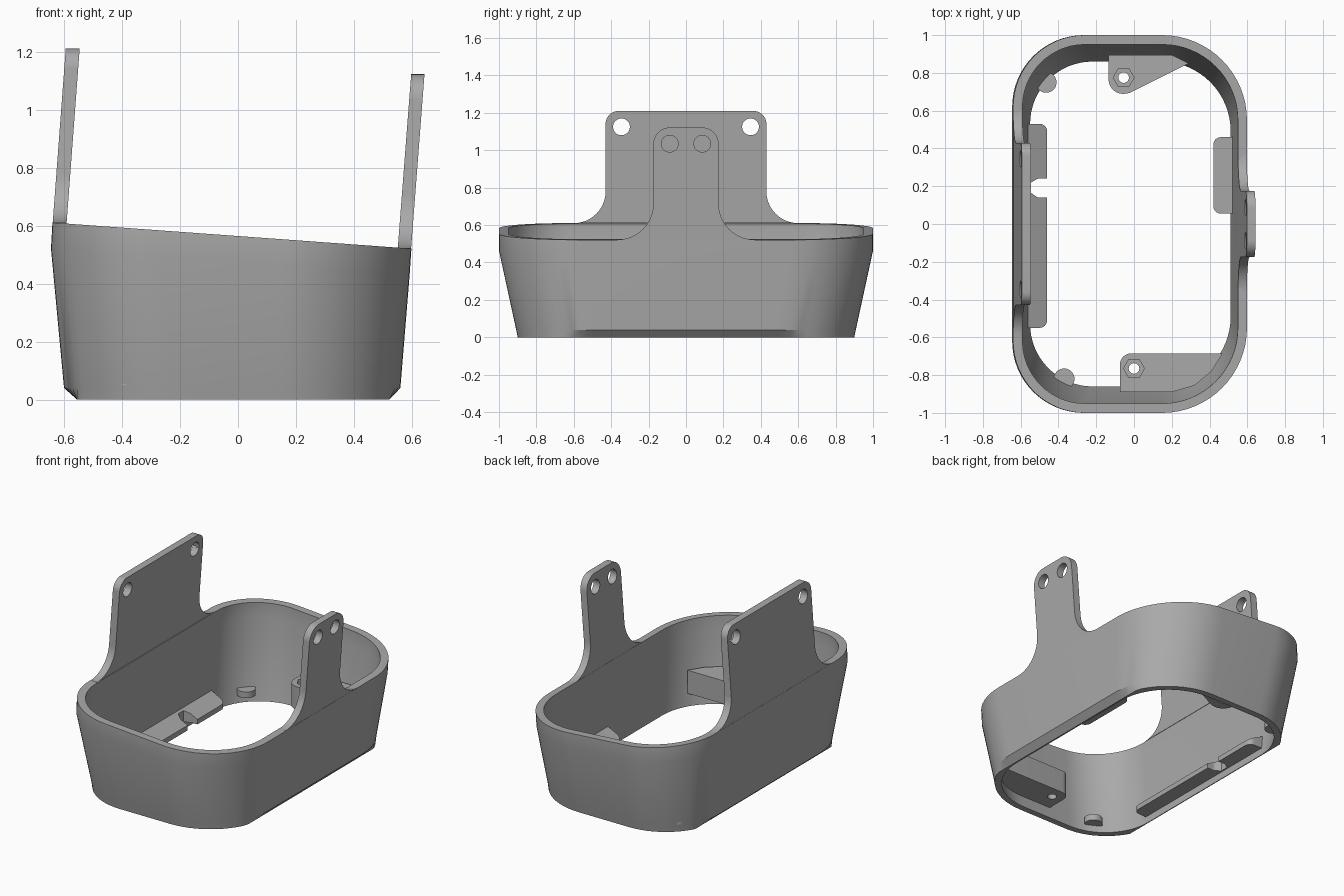
import bpy, bmesh
from math import sin, cos, pi, tan
from mathutils import Vector

cube = bpy.data.objects.get("Cube")
if cube:
    bpy.data.objects.remove(cube)

GREY = (0.4, 0.4, 0.4, 1)
mat = bpy.data.materials.new("plain grey")
mat.use_nodes = True
mat.diffuse_color = GREY
mat.node_tree.nodes["Principled BSDF"].inputs["Base Color"].default_value = GREY


def finish(name, bm):
    bmesh.ops.recalc_face_normals(bm, faces=bm.faces[:])
    mesh = bpy.data.meshes.new(name)
    bm.to_mesh(mesh)
    bm.free()
    mesh.materials.append(mat)
    obj = bpy.data.objects.new(name, mesh)
    bpy.context.collection.objects.link(obj)
    bpy.ops.object.select_all(action='DESELECT')
    obj.select_set(True)
    bpy.context.view_layer.objects.active = obj
    bpy.ops.object.shade_smooth_by_angle(angle=pi / 7)
    return obj


def rounded(corners, steps=12):
    """Polygon from (u, v, radius) corners, each radius drawn as an arc."""
    out = []
    for i, (u, v, r) in enumerate(corners):
        p = Vector((u, v))
        if r == 0:
            out.append((u, v))
            continue
        a = (Vector(corners[i - 1][:2]) - p).normalized()
        b = (Vector(corners[(i + 1) % len(corners)][:2]) - p).normalized()
        half = a.angle(b) / 2
        mid = p + (a + b).normalized() * (r / sin(half))
        start = p + a * (r / tan(half)) - mid
        end = p + b * (r / tan(half)) - mid
        sweep = start.angle_signed(end)
        for k in range(steps + 1):
            t = -sweep * k / steps
            out.append((mid.x + start.x * cos(t) - start.y * sin(t),
                        mid.y + start.x * sin(t) + start.y * cos(t)))
    return out


def circle(u, v, r, sides=32):
    return [(u + r * cos(2 * pi * k / sides), v + r * sin(2 * pi * k / sides))
            for k in range(sides)]


def plate(name, loops, place):
    """Outline plus hole loops, filled and given thickness; place(u, v, t) sets each point."""
    bm = bmesh.new()
    for loop in loops:
        vs = [bm.verts.new((u, v, 0)) for u, v in loop]
        for i, v in enumerate(vs):
            bm.edges.new((vs[i - 1], v))
    bmesh.ops.triangle_fill(bm, edges=bm.edges[:], use_beauty=True)
    bmesh.ops.extrude_face_region(bm, geom=bm.faces[:], use_keep_orig=True)
    half = len(bm.verts) // 2
    bm.verts.ensure_lookup_table()
    for i, v in enumerate(bm.verts):
        v.co = place(v.co.x, v.co.y, 0 if i < half else 1)
    return finish(name, bm)


# Shell: flared rounded ring with a slanted rim
def rim_z(x):
    return 0.564 - 0.0726 * x


def outline(x0, x1, y, r0, r1):
    return rounded([(x0, -y, r0), (x1, -y, r1), (x1, y, r1), (x0, y, r0)], 16)


def shell():
    foot = outline(-0.6, 0.56, 0.9, 0.38, 0.42)
    rings = [
        [(min(max(x, -0.555), 0.522), y, 0) for x, y in foot],
        [(x, y, 0.04) for x, y in outline(-0.6, 0.56, 0.908, 0.38, 0.42)],
        [(x, y, rim_z(x) - 0.09) for x, y in outline(-0.645, 0.592, 1, 0.38, 0.45)],
        [(x, y, rim_z(x)) for x, y in outline(-0.64, 0.598, 1, 0.38, 0.45)],
        [(x, y, rim_z(x)) for x, y in outline(-0.59, 0.55, 0.95, 0.33, 0.4)],
        [(x, y, rim_z(x) - 0.09) for x, y in outline(-0.595, 0.545, 0.95, 0.33, 0.4)],
        [(x, y, 0) for x, y in outline(-0.55, 0.512, 0.86, 0.33, 0.37)],
    ]
    bm = bmesh.new()
    rings = [[bm.verts.new(p) for p in ring] for ring in rings]
    for i, ring in enumerate(rings):
        below = rings[i - 1]
        for k in range(len(ring)):
            bm.faces.new((below[k - 1], below[k], ring[k], ring[k - 1]))
    finish("shell", bm)


shell()


# Upright mounting tabs, leaning with the walls, two holes each
def tab(name, width, fillet, low, top, corner, hole_y, hole_z, x_out, x_in, lean):
    foot = width + fillet
    pts = [(foot, low - 0.05, 0), (foot, low, 0), (width, low, fillet), (width, top, corner)]
    pts += [(-u, v, r) for u, v, r in reversed(pts)]
    loops = [rounded(pts)] + [circle(s * hole_y, hole_z, 0.045) for s in (-1, 1)]
    plate(name, loops, lambda u, v, t: (
        x_out + (x_in - x_out) * t + lean * (v - low), u, v))


tab("tall_tab", 0.43, 0.17, 0.61, 1.21, 0.07, 0.345, 1.125, -0.639, -0.591, 0.075)
tab("short_tab", 0.175, 0.19, 0.522, 1.122, 0.09, 0.087, 1.035, 0.597, 0.551, 0.077)


# Inner ledges, top sloping down away from the wall
def ledge(name, corners, wall):
    plate(name, [rounded(corners, 6)], lambda u, v, t: (
        u, v, 0.05 + t * (0.03 + 0.5 * max(0, 0.12 - abs(u - wall)))))


ledge("long_ledge", [(-0.575, -0.55, 0), (-0.46, -0.55, 0.04), (-0.46, 0.14, 0),
                     (-0.51, 0.14, 0.03), (-0.545, 0.165, 0), (-0.545, 0.22, 0),
                     (-0.51, 0.24, 0.02), (-0.46, 0.24, 0), (-0.46, 0.53, 0.04),
                     (-0.575, 0.53, 0)], -0.575)
ledge("short_ledge", [(0.535, 0.055, 0), (0.42, 0.055, 0.04),
                      (0.42, 0.46, 0.04), (0.535, 0.46, 0)], 0.535)

# Small round rests in two corners
for name, x, y in (("back_rest", -0.465, 0.75), ("front_rest", -0.37, -0.82)):
    plate(name, [circle(x, y, 0.055)], lambda u, v, t: (u, v, 0.05 + 0.04 * t))


# Screw brackets: round hole below, six-sided nut pocket above
def bracket(name, corners, x, y):
    shape = rounded(corners, 8)
    for part, hole, z0, z1 in (("_base", circle(x, y, 0.028), 0.08, 0.15),
                               ("_pocket", circle(x, y, 0.055, 6), 0.15, 0.23)):
        plate(name + part, [shape, hole], lambda u, v, t: (u, v, z0 + (z1 - z0) * t))


bracket("back_bracket", [(-0.135, 0.895, 0), (-0.135, 0.67, 0.078),
                         (-0.02, 0.695, 0.03), (0.29, 0.85, 0), (0.2, 0.895, 0)],
        -0.055, 0.775)
bracket("front_bracket", [(-0.075, -0.89, 0), (0.2, -0.89, 0), (0.32, -0.855, 0),
                          (0.41, -0.78, 0), (0.47, -0.685, 0), (-0.075, -0.685, 0.06)],
        0, -0.765)
